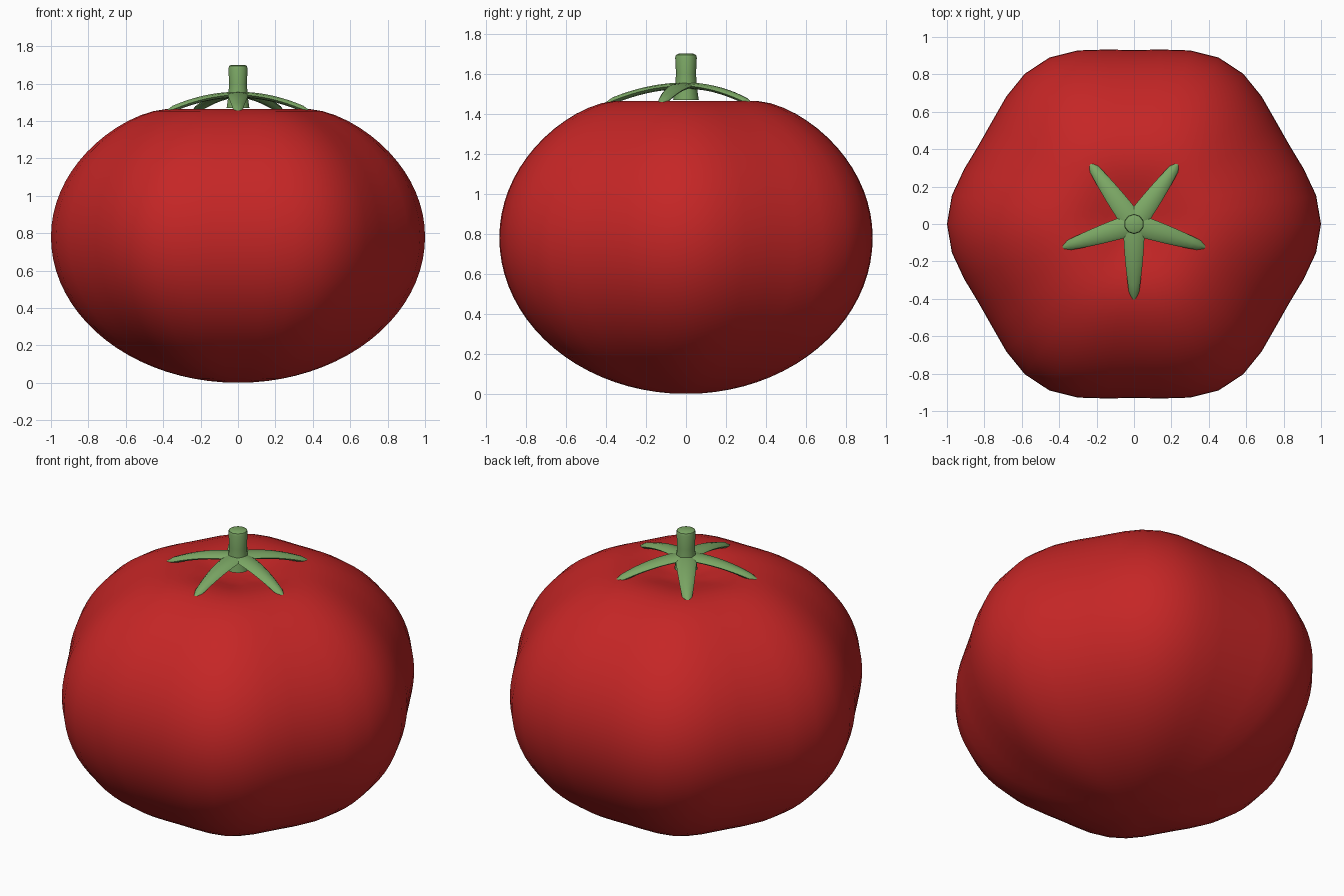
import bpy
import bmesh
from math import sin, cos, pi, exp, radians
from mathutils import Vector

cube = bpy.data.objects.get("Cube")
if cube:
    bpy.data.objects.remove(cube, do_unlink=True)


def make_material(name, rgb):
    mat = bpy.data.materials.new(name)
    mat.use_nodes = True
    mat.diffuse_color = (*rgb, 1)
    bsdf = next(n for n in mat.node_tree.nodes if n.type == 'BSDF_PRINCIPLED')
    bsdf.inputs["Base Color"].default_value = (*rgb, 1)
    return mat


RED = make_material("ripe_red", (0.56, 0.019, 0.019))
GREEN = make_material("leaf_green", (0.20, 0.39, 0.13))


def loft(name, rings, mat, angle):
    """Skin a list of equal-sized rings and close both ends with a fan."""
    bm = bmesh.new()
    loops = [[bm.verts.new(p) for p in ring] for ring in rings]
    n = len(loops[0])
    for a, b in zip(loops, loops[1:]):
        for i in range(n):
            j = (i + 1) % n
            bm.faces.new((a[i], a[j], b[j], b[i]))
    for loop in (loops[0], loops[-1]):
        mid = sum((v.co for v in loop), Vector()) / n
        centre = bm.verts.new(mid)
        for i in range(n):
            bm.faces.new((loop[i], loop[(i + 1) % n], centre))
    bmesh.ops.recalc_face_normals(bm, faces=bm.faces)
    mesh = bpy.data.meshes.new(name)
    bm.to_mesh(mesh)
    bm.free()
    mesh.materials.append(mat)
    obj = bpy.data.objects.new(name, mesh)
    bpy.context.collection.objects.link(obj)
    bpy.ops.object.select_all(action='DESELECT')
    obj.select_set(True)
    bpy.context.view_layer.objects.active = obj
    bpy.ops.object.shade_smooth_by_angle(angle=radians(angle))
    return obj


# Fruit: flattened sphere with six soft lobes and a dimple on top
SEGMENTS, RINGS = 40, 40
fruit_rings = []
for k in range(1, RINGS):
    lat = pi * k / RINGS - pi / 2
    r = cos(lat)
    z = 0.78 + sin(lat) * (0.77 if lat > 0 else 0.78)
    if lat > 0:
        z -= 0.14 * exp(-(r / 0.3) ** 2)
    ring = []
    for i in range(SEGMENTS):
        t = 2 * pi * i / SEGMENTS
        lobed = r * (0.965 + 0.035 * cos(6 * t))
        ring.append((lobed * cos(t), lobed * sin(t), z))
    fruit_rings.append(ring)
loft("fruit", fruit_rings, RED, 60)

# Stem: short stalk with a flared foot and a softened top
stem_profile = [(0.064, 1.468), (0.055, 1.53), (0.05, 1.60),
                (0.054, 1.68), (0.05, 1.694), (0.036, 1.70)]
loft("stem", [[(r * cos(2 * pi * i / 10 + pi / 2),
                r * sin(2 * pi * i / 10 + pi / 2), z) for i in range(10)]
              for r, z in stem_profile], GREEN, 40)


# Sepals: five arched, tapering leaves
def sepal(index):
    heading = radians(-90 + 72 * index)
    out = Vector((cos(heading), sin(heading), 0))
    side = Vector((-sin(heading), cos(heading), 0))
    rings = []
    for s in range(11):
        t = s / 10
        r = 0.4 * t
        centre = out * r + Vector((0, 0, 1.54 - 0.09 * t * t))
        normal = (Vector((0, 0, 1)) + out * 0.45 * t).normalized()
        width = 0.058 - 0.028 * t * t - 0.008 * t
        if s == 10:
            width = 0.012
        thick = 0.016 if s < 10 else 0.007
        rings.append([centre + side * width * cos(pi * i / 4)
                      + normal * thick * sin(pi * i / 4) for i in range(8)])
    loft(f"sepal_{index + 1}", rings, GREEN, 60)


for n in range(5):
    sepal(n)
